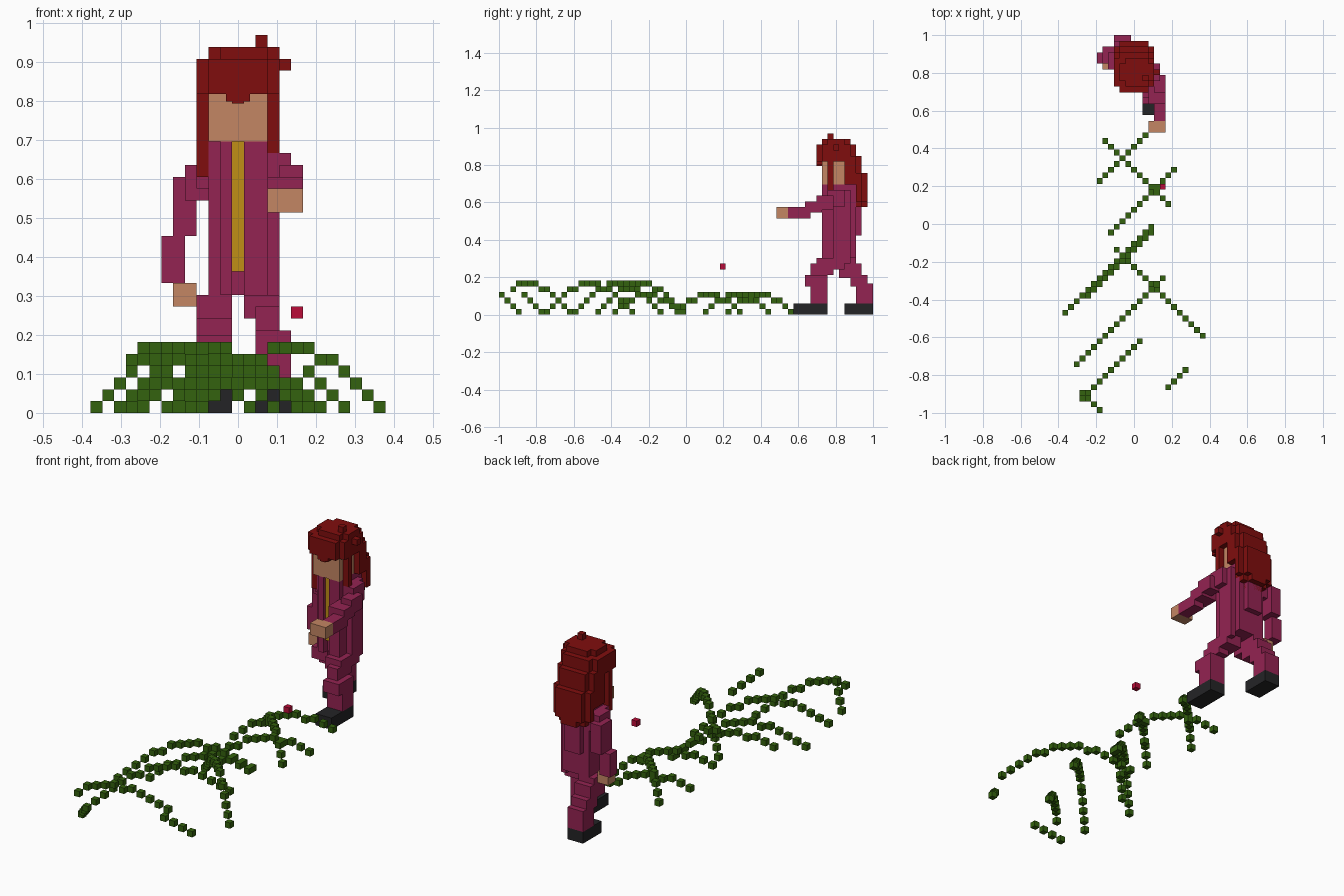
import bpy
import bmesh
from mathutils import Matrix, Vector

cube = bpy.data.objects.get("Cube")
if cube:
    bpy.data.objects.remove(cube, do_unlink=True)

U = 2 / 66            # size of one block
DEPTH = 66            # blocks from front to back


def to_linear(c):
    c /= 255
    return c / 12.92 if c <= 0.04 else ((c + 0.055) / 1.055) ** 2.4


def make_material(name, rgb):
    colour = [to_linear(c) for c in rgb] + [1.0]
    mat = bpy.data.materials.new(name)
    mat.use_nodes = True
    mat.diffuse_color = colour
    bsdf = mat.node_tree.nodes["Principled BSDF"]
    bsdf.inputs["Base Color"].default_value = colour
    bsdf.inputs["Roughness"].default_value = 0.9
    return mat


plum = make_material("plum cloth", (148, 35, 82))
dark_red = make_material("dark red hair", (128, 13, 13))
skin = make_material("skin", (196, 134, 99))
gold = make_material("gold tie", (192, 142, 22))
black = make_material("black shoe", (36, 36, 38))
green = make_material("vine green", (52, 98, 14))
crimson = make_material("crimson bud", (186, 12, 56))


def blocks(name, mat, boxes):
    """One object from block-grid boxes, each (x0, x1, y0, y1, z0, z1)."""
    bm = bmesh.new()
    for x0, x1, y0, y1, z0, z1 in boxes:
        size = Vector((x1 - x0, y1 - y0, z1 - z0)) * U
        mid = Vector((x0 + x1 - 1, y0 + y1 - DEPTH, z0 + z1)) * U / 2
        bmesh.ops.create_cube(bm, size=1, matrix=Matrix.Translation(mid) @ Matrix.Diagonal((*size, 1)))
    mesh = bpy.data.meshes.new(name)
    bm.to_mesh(mesh)
    bm.free()
    mesh.materials.append(mat)
    obj = bpy.data.objects.new(name, mesh)
    bpy.context.collection.objects.link(obj)
    return obj


def rounded(x0, x1, y0, y1, z0, z1):
    """Box with its four upright corners notched by one block."""
    return [(x0 + 1, x1 - 1, y0, y1, z0, z1), (x0, x1, y0 + 1, y1 - 1, z0, z1)]


def vine(name, x, y, step, heights):
    """Diagonal chain of single blocks running towards the front."""
    cells = []
    for i, z in enumerate(heights):
        cx, cy = x + step * i, y - i
        cells.append((cx, cx + 1, cy, cy + 1, z, z + 1))
    blocks(name, green, cells)


# Coat, with open front flaps beside the tie
blocks("coat", plum, [
    (-2, 3, 58, 63, 10, 23),
    (3, 4, 59, 62, 9, 22),
    (-1, 0, 57, 58, 10, 23),
    (1, 3, 57, 58, 10, 23),
    (-1, 2, 63, 64, 14, 20),
    (-3, -2, 59, 62, 19, 21),
])
blocks("tie", gold, [(0, 1, 57.5, 58.5, 12, 23)])

# Legs in a stride
blocks("right_leg", plum, [
    (-3, 0, 58, 63, 8, 10),
    (-3, 0, 60, 64, 6.5, 9),
    (-3, 0, 62, 65, 5, 7),
    (-3, 0, 63, 66, 2, 5.5),
])
blocks("left_leg", plum, [
    (1, 4, 56, 61, 8, 10),
    (2, 4, 55, 59, 7, 9),
    (2, 5, 54, 58, 5, 7),
    (2, 5, 55, 58, 2, 5),
])
blocks("right_shoe", black, [(-3, 0, 61, 66, 0, 2)])
blocks("left_shoe", black, [(2, 5, 52, 58, 0, 2)])

# Hanging right arm and reaching left arm
blocks("right_arm", plum, [
    (-4, -2, 60, 63, 18, 21),
    (-5, -3, 61, 64, 15, 20),
    (-6, -4, 61, 63, 11, 15),
])
blocks("right_hand", skin, [(-5, -3, 60, 62, 9, 11)])
blocks("left_arm", plum, [
    (3, 5, 58, 61, 19, 22),
    (4, 6, 56, 59, 18.5, 21),
    (3, 6, 54, 57, 18, 20),
    (4, 6, 51, 55, 17, 19),
])
blocks("left_hand", skin, [(3, 6, 49, 51, 17, 19)])

# Head
blocks("face", skin, [(-2, 3, 57, 62, 23, 27)])

# Hair: crown, fringe, side locks and long back
blocks("hair_crown", dark_red,
       rounded(-3, 4, 56, 63, 28, 30)
       + rounded(-3, 4, 56, 64, 27, 28)
       + rounded(-2, 4, 57, 62, 30, 31)
       + [(2, 3, 58, 59, 31, 32), (4, 5, 59, 60, 29, 30)])
blocks("hair_fringe", dark_red, [
    (-2, 3, 56, 57, 27, 29),
    (-0.5, 1.5, 56, 57, 26.4, 27),
    (0, 1, 56, 57, 26.2, 27),
])
blocks("hair_locks", dark_red, [
    (-3, -2, 58, 59, 20, 27),
    (-3, -2, 60, 63, 22, 27),
    (3, 4, 58, 59, 22, 27),
    (3, 4, 61, 63, 23, 27),
])
blocks("hair_back", dark_red,
       rounded(-3, 4, 61, 64, 23, 28)
       + rounded(-3, 4, 62, 65, 20, 25)
       + [(-1, 2, 64, 65, 19, 25),
          (-2, 3, 63, 64, 19, 22),
          (-1, 2, 63, 64, 18, 20)])

# Vines: low and high arches, some cut short
low = [0, 1, 2, 2, 3, 3]
low += low[::-1]
high = [0, 1, 2, 3, 4, 4, 5, 5]
high += high[::-1]
vine("vine_near_feet", 5, 51, -1, low)
vine("vine_crossing", -5, 47, 1, low)
vine("vine_bud", 7, 42, -1, low)
vine("vine_inner", 3, 31, -1, low)
vine("vine_right_arch", 3, 32, -1, high)
vine("vine_left_arch", -3, 28, 1, high)
vine("vine_front_arch", 5, 23, -1, high)
vine("vine_front_half", 1, 12, -1, high[:11])
vine("vine_left_sprout", 9, 7, -1, high[:4])
vine("vine_front_sprout", -9, 3, 1, high[:4])
blocks("bud", crimson, [(5, 6, 39, 40, 8, 9)])
